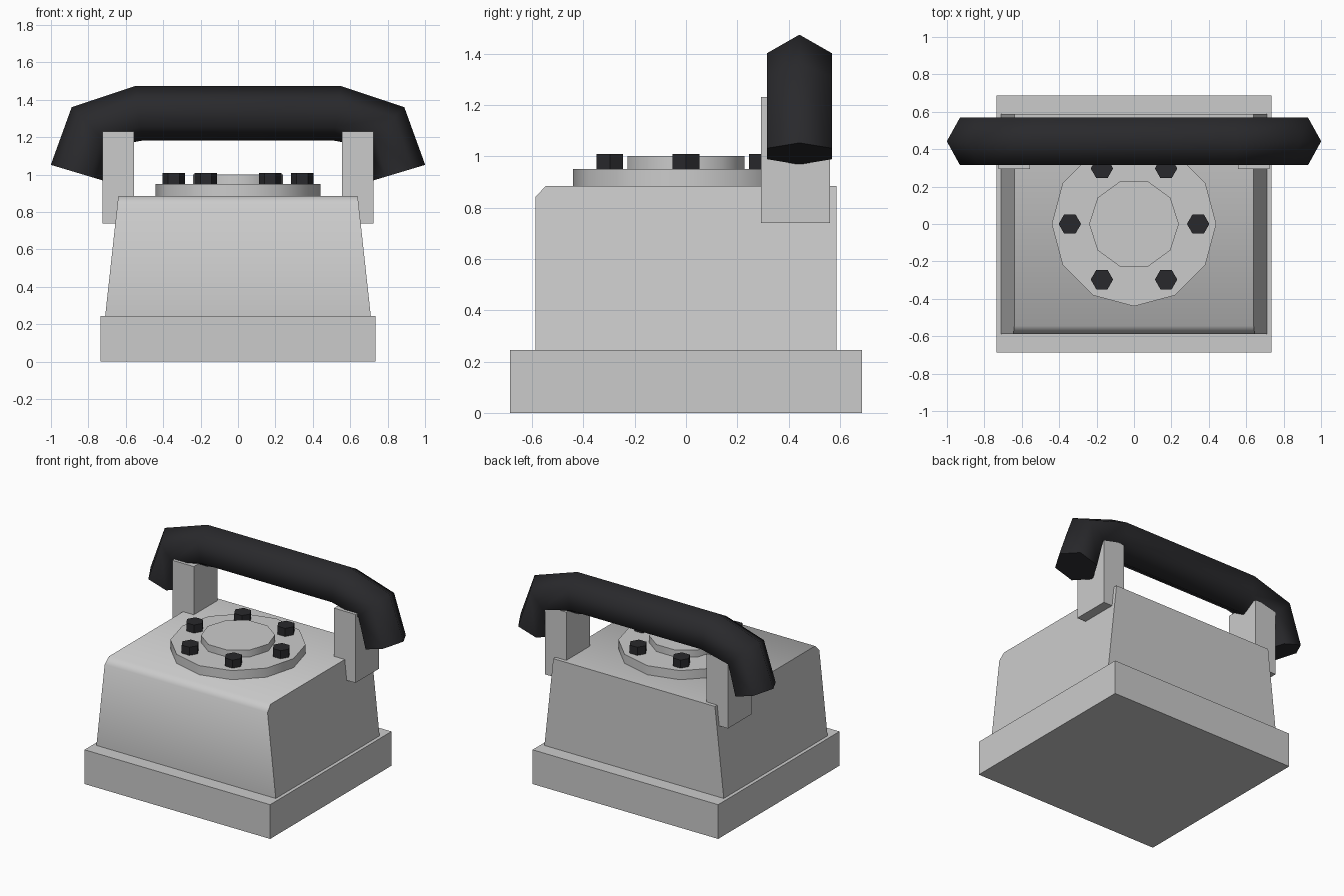
import bpy, bmesh, math
from mathutils import Vector

if "Cube" in bpy.data.objects:
    bpy.data.objects.remove(bpy.data.objects["Cube"])

black = bpy.data.materials.new("black_plastic")
black.diffuse_color = (0.022, 0.022, 0.025, 1)
black.use_nodes = True
black.node_tree.nodes["Principled BSDF"].inputs["Base Color"].default_value = black.diffuse_color


def finish(name, bm, smooth=None, mat=None):
    bmesh.ops.recalc_face_normals(bm, faces=bm.faces)
    me = bpy.data.meshes.new(name)
    bm.to_mesh(me)
    bm.free()
    ob = bpy.data.objects.new(name, me)
    bpy.context.collection.objects.link(ob)
    if mat:
        me.materials.append(mat)
    if smooth:
        bpy.ops.object.select_all(action='DESELECT')
        ob.select_set(True)
        bpy.context.view_layer.objects.active = ob
        bpy.ops.object.shade_smooth_by_angle(angle=math.radians(smooth))
    return ob


def loft(rings):
    """Skin a row of equal-sized point loops and cap both ends."""
    bm = bmesh.new()
    loops = [[bm.verts.new(p) for p in r] for r in rings]
    n = len(loops[0])
    for a, b in zip(loops, loops[1:]):
        for i in range(n):
            j = (i + 1) % n
            bm.faces.new((a[i], a[j], b[j], b[i]))
    bm.faces.new(loops[0])
    bm.faces.new(loops[-1])
    return bm


def box(name, x0, x1, y0, y1, z0, z1):
    ring = lambda z: [(x0, y0, z), (x1, y0, z), (x1, y1, z), (x0, y1, z)]
    return finish(name, loft([ring(z0), ring(z1)]))


def disc(name, sides, r, z0, z1, x=0, y=0, smooth=None, mat=None):
    ring = lambda z: [(x + r * math.cos(math.tau * i / sides),
                       y + r * math.sin(math.tau * i / sides), z) for i in range(sides)]
    return finish(name, loft([ring(z0), ring(z1)]), smooth, mat)


# Base plinth
box("base", -0.735, 0.735, -0.686, 0.686, 0, 0.245)

# Tapered body: side profile with a chamfered top front edge
profile = [(-0.587, 0.245), (-0.587, 0.842), (-0.545, 0.885), (0.587, 0.885), (0.587, 0.245)]
half_width = lambda z: 0.71 - 0.07 * (z - 0.245) / 0.64
finish("body", loft([[(s * half_width(z), y, z) for y, z in profile] for s in (-1, 1)]), 50)

# Dial plate, hub and ring of buttons
disc("dial_plate", 12, 0.44, 0.88, 0.95, smooth=40)
disc("dial_hub", 10, 0.24, 0.945, 1.0, smooth=40)
for i in range(6):
    a = math.tau * i / 6
    disc(f"dial_button_{i + 1}", 6, 0.06, 0.945, 1.008,
         0.343 * math.cos(a), 0.343 * math.sin(a), mat=black)

# Cradle posts
for side, x0 in (("left", -0.725), ("right", 0.555)):
    box(f"cradle_post_{side}", x0, x0 + 0.17, 0.293, 0.561, 0.74, 1.23)

# Handset: hexagonal tube swept along a bent path
half = [(0.53, 1.328), (0.786, 1.256), (0.86, 1.01)]
path = [Vector((-x, 0.442, z)) for x, z in reversed(half)] + [Vector((x, 0.442, z)) for x, z in half]
dirs = [(b - a).normalized() for a, b in zip(path, path[1:])]
rings = []
for i, p in enumerate(path):
    t = (dirs[max(i - 1, 0)] + dirs[min(i, len(dirs) - 1)]).normalized()
    up = Vector((-t.z, 0, t.x))
    rings.append([p + 0.147 * (math.cos(k * math.pi / 3) * up +
                               math.sin(k * math.pi / 3) * Vector((0, 1, 0))) for k in range(6)])
finish("handset", loft(rings), 65, black)
